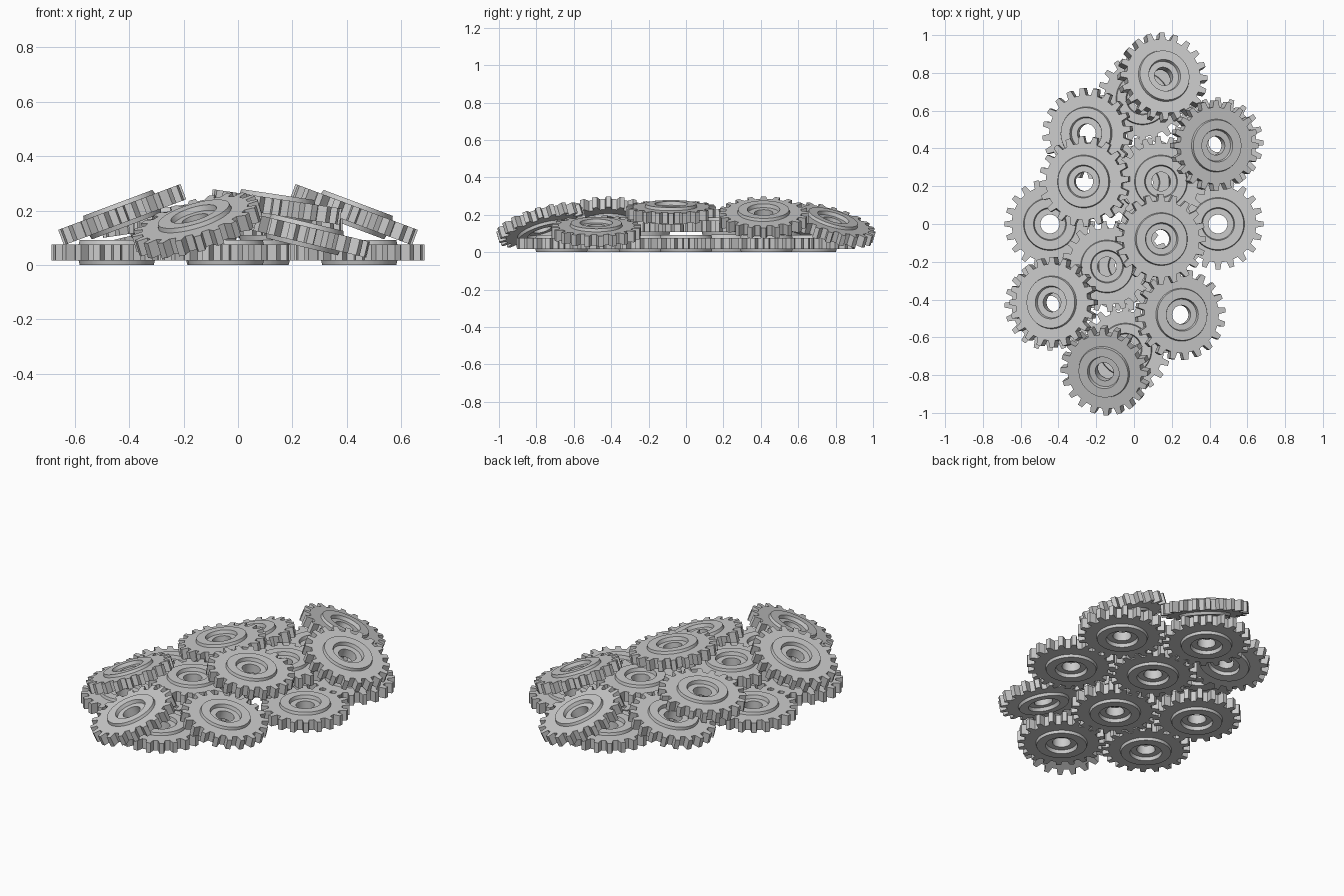
import bpy, bmesh, math
from mathutils import Vector, Matrix

if "Cube" in bpy.data.objects:
    bpy.data.objects.remove(bpy.data.objects["Cube"])

TEETH = 20
TIP, ROOT = 0.24, 0.203

# closed cross-section of a gear (radius, height); radius None = toothed rim
PROFILE = [(0.050, -0.026), (0.082, -0.026), (0.087, -0.046), (0.136, -0.046), (0.140, -0.030),
           (None, -0.030), (None, 0.030),
           (0.140, 0.030), (0.136, 0.046), (0.087, 0.046), (0.082, 0.026), (0.050, 0.026)]


def gear_mesh():
    # lathe the profile, pushing the rim in and out for tapered teeth
    angles = []
    step = 2 * math.pi / TEETH
    for t in range(TEETH):
        for off, r in ((-0.29, ROOT), (-0.17, TIP), (0.17, TIP), (0.29, ROOT)):
            angles.append(((t + off) * step, r))
    bm = bmesh.new()
    rings = []
    for r, z in PROFILE:
        rings.append([bm.verts.new(((r or rim) * math.cos(a), (r or rim) * math.sin(a), z))
                      for a, rim in angles])
    n = len(angles)
    for k, ring in enumerate(rings):
        nxt = rings[(k + 1) % len(rings)]
        for i in range(n):
            j = (i + 1) % n
            bm.faces.new((ring[i], ring[j], nxt[j], nxt[i]))
    bmesh.ops.recalc_face_normals(bm, faces=bm.faces)
    me = bpy.data.meshes.new("gear")
    bm.to_mesh(me)
    bm.free()
    return me


MESH = gear_mesh()


def add_gear(name, x, y, z, slope=(0, 0), spin=0.0):
    # slope = rise of the gear face along x and y
    normal = Vector((-slope[0], -slope[1], 1)).normalized()
    tilt = Vector((0, 0, 1)).rotation_difference(normal).to_matrix().to_4x4()
    ob = bpy.data.objects.new(name, MESH)
    bpy.context.collection.objects.link(ob)
    ob.matrix_world = (Matrix.Translation((x, y, z)) @ tilt
                       @ Matrix.Rotation(math.radians(spin), 4, 'Z'))
    return ob


# gears that repeat, half a turn apart: bottom layer, flat second layer, leaning ones
PAIRS = [
    ("bottom_side_gear", 0.445, 0.0, 0.046, (0, 0), 0),
    ("bottom_outer_gear", 0.445, 0.43, 0.046, (0, 0), 0),
    ("bottom_middle_gear", 0.05, 0.22, 0.046, (0, 0), 9),
    ("bottom_end_gear", 0.045, 0.665, 0.046, (0, 0), 0),
    ("second_layer_gear", 0.143, 0.225, 0.138, (0, 0), 4),
    ("leaning_end_gear", 0.15, 0.775, 0.145, (-0.30, -0.30), 0),
    ("leaning_side_gear", 0.425, 0.415, 0.185, (-0.375, 0), 0),
    ("leaning_low_gear", -0.245, 0.48, 0.112, (0.24, 0), 6),
]
for name, x, y, z, s, spin in PAIRS:
    add_gear(name + "_back", x, y, z, s, spin)
    add_gear(name + "_front", -x, -y, z, (-s[0], -s[1]), spin)

# two top gears
add_gear("top_left_gear", -0.262, 0.225, 0.165, (0.15, 0), 3)
add_gear("top_middle_gear", 0.14, -0.08, 0.213, (-0.15, 0), 0)

# smooth bore and hubs, sharp teeth
for ob in bpy.context.collection.objects:
    ob.select_set(True)
    bpy.context.view_layer.objects.active = ob
bpy.ops.object.shade_smooth_by_angle(angle=math.radians(10))
